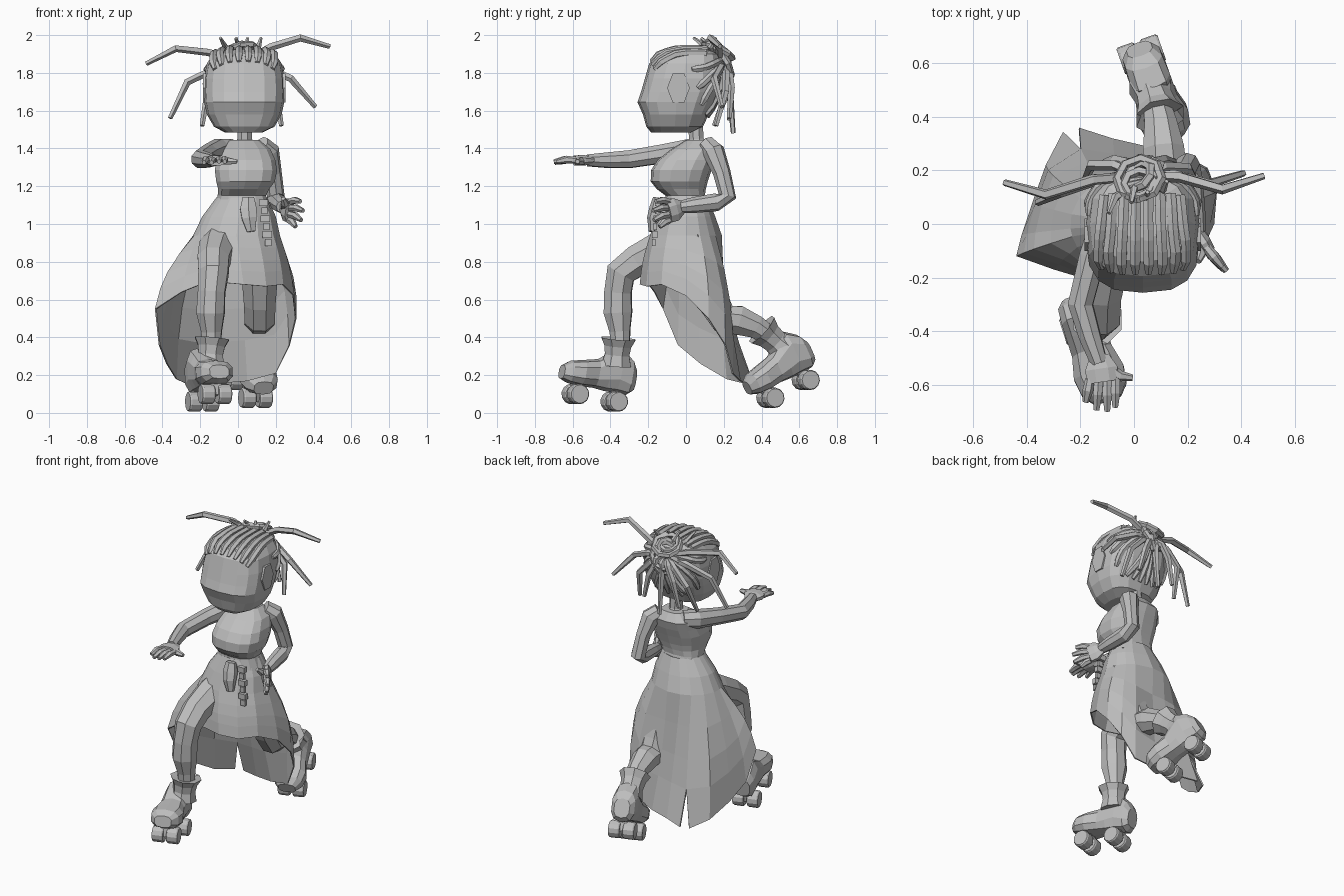
import bpy, bmesh
from math import sin, cos, pi, atan2, copysign
from mathutils import Vector, Matrix
from mathutils.bvhtree import BVHTree

old = bpy.data.objects.get("Cube")
if old:
    bpy.data.objects.remove(old, do_unlink=True)

grey = bpy.data.materials.new("plain grey")
grey.use_nodes = True
grey.diffuse_color = (0.52, 0.52, 0.52, 1)
grey.node_tree.nodes["Principled BSDF"].inputs["Base Color"].default_value = grey.diffuse_color


def make(name, verts, faces, matrix=None):
    mesh = bpy.data.meshes.new(name)
    mesh.from_pydata([tuple(v) for v in verts], [], faces)
    if matrix:
        mesh.transform(matrix)
    bm = bmesh.new()
    bm.from_mesh(mesh)
    bmesh.ops.recalc_face_normals(bm, faces=bm.faces)
    bm.to_mesh(mesh)
    bm.free()
    mesh.materials.append(grey)
    obj = bpy.data.objects.new(name, mesh)
    bpy.context.collection.objects.link(obj)
    return obj


def skin(name, rings, matrix=None):
    """Join equal rings of points into a capped solid."""
    n = len(rings[0])
    faces = [(k * n + i, k * n + (i + 1) % n, (k + 1) * n + (i + 1) % n, (k + 1) * n + i)
             for k in range(len(rings) - 1) for i in range(n)]
    faces += [tuple(range(n)), tuple(range((len(rings) - 1) * n, len(rings) * n))]
    return make(name, [p for r in rings for p in r], faces, matrix)


def loft(name, sections, sides=12, power=2.5, matrix=None, turn=0.5):
    """Sections are (height, centre, half width, near, far)."""
    rings = []
    for h, c, w, near, far in sections:
        ring = []
        for i in range(sides):
            a = 2 * pi * (i + turn) / sides
            ca, sa = (copysign(abs(f) ** (2 / power), f) for f in (cos(a), sin(a)))
            ring.append((c + w * ca, (near + far) / 2 + (far - near) / 2 * sa, h))
        rings.append(ring)
    return skin(name, rings, matrix)


def tube(name, points, sides=8, side=None, flat=1):
    """Points are (x, y, z, radius)."""
    pos = [Vector(p[:3]) for p in points]
    chord = pos[-1] - pos[0]
    u = Vector(side) if side else Vector([float(i == min(range(3), key=lambda k: abs(chord[k]))) for i in range(3)])
    rings = []
    for i, p in enumerate(pos):
        t = (pos[min(i + 1, len(pos) - 1)] - pos[max(i - 1, 0)]).normalized()
        u = (u - t * u.dot(t)).normalized()
        v = t.cross(u) * flat
        r = points[i][3]
        rings.append([p + (u * cos(a) + v * sin(a)) * r
                      for a in (2 * pi * (k + 0.5) / sides for k in range(sides))])
    return skin(name, rings)


# Head whose front draws to a blunt point, and flat six-sided ears
head = loft("head", [
    (1.485, .03, .1, -.185, .03), (1.515, .033, .16, -.21, .09), (1.58, .033, .198, -.228, .12),
    (1.645, .033, .212, -.257, .155), (1.7, .033, .215, -.238, .175), (1.77, .033, .213, -.218, .19),
    (1.85, .033, .198, -.195, .19), (1.9, .033, .165, -.14, .175), (1.925, .03, .1, -.05, .12)],
    16, 2.8, turn=0)
for s in (-1, 1):
    bpy.ops.mesh.primitive_cylinder_add(vertices=6, radius=1, depth=1, rotation=(0, pi / 2, 0),
                                        location=(.033 + s * .203, -.04, 1.72))
    ear = bpy.context.object
    ear.name = "left_ear" if s > 0 else "right_ear"
    ear.scale = (.09, .06, .03)
    ear.data.materials.append(grey)

# Braided rows that follow the scalp toward the crown
tree = BVHTree.FromPolygons([v.co for v in head.data.vertices], [p.vertices for p in head.data.polygons])
core, crown = Vector((.025, 0, 1.72)), Vector((.03, .18, 1.86))


def scalp_row(name, start, end, lift, width):
    pts = []
    for k in range(8):
        t = k / 7
        d = (Vector(start).lerp(end, t) + Vector(lift) * sin(pi * t) - core).normalized()
        hit = tree.ray_cast(core, d)[0]
        pts.append((*hit, width * (.6 if k == 0 else 1)))
    tube(name, pts, 6)


for i in range(8):
    x = (i - 3.5) * .05
    scalp_row(f"top_row_{i}", (.03 + x, -.19, 1.865 - x * x), crown + Vector((x * .75, -.08, .03)), (x * .2, 0, .07), .022)
for i in range(6):
    scalp_row(f"nape_row_{i}", (-.13 + i * .062, .13, 1.54), crown, (0, .1, 0), .02)
for s in (-1, 1):
    for i in range(3):
        scalp_row(f"side_row_{s}_{i}", (.03 + s * .2, .03 + .03 * i, 1.82 - i * .1), crown, (s * .08, .02, 0), .02)

# Looped bun
for i, (y, z, tilt, r) in enumerate([(.17, 1.915, .45, .085), (.19, 1.85, 1.1, .085), (.2, 1.8, 1.4, .06),
                                     (.18, 1.9, .8, .055), (.15, 1.92, .1, .06)]):
    bpy.ops.mesh.primitive_torus_add(major_segments=8, minor_segments=5, major_radius=r, minor_radius=.018,
                                     location=(.02, y, z), rotation=(-tilt, .2 * (i - 1), i * .4))
    bpy.context.object.name = f"bun_loop_{i}"
    bpy.context.object.data.materials.append(grey)
for i, x in enumerate((-.07, 0, .05, .11)):
    tube(f"bun_end_{i}", [(.02, .15, 1.87, .018), (x, .1 + .03 * (i % 2), 1.94, .016),
                          (x * 1.2 - .01, .04 + .04 * i, 1.985, .008)], 5)

# Loose locks: bend point and tip of each
locks = [((-.33, .11, 1.93), (-.485, .155, 1.85)), ((.33, .13, 1.985), (.485, .18, 1.94)),
         ((-.27, .12, 1.75), (-.36, .08, 1.56)), ((.28, .15, 1.77), (.41, .19, 1.62)),
         ((-.16, .22, 1.7), (-.19, .15, 1.52)), ((-.07, .24, 1.72), (-.11, .23, 1.55)),
         ((.02, .23, 1.72), (.02, .25, 1.48)), ((.11, .24, 1.72), (.15, .23, 1.56)),
         ((.2, .21, 1.7), (.23, .16, 1.52))]
for i, (bend, tip) in enumerate(locks):
    root = Vector((.02, .18, 1.85))
    mid = root.lerp(Vector(bend), .5) + Vector((0, .02, .02))
    tube(f"loose_lock_{i}", [(*root, .018), (*mid, .021), (*bend, .02), (*tip, .013)], 5)

# Neck and torso with the full bust
tube("neck", [(.035, .06, 1.4, .06), (.035, .055, 1.45, .042), (.035, .05, 1.53, .042)])
loft("torso", [
    (1.08, .03, .145, -.115, .12), (1.15, .02, .13, -.108, .1), (1.185, .03, .138, -.155, .105),
    (1.225, .04, .158, -.187, .115), (1.285, .042, .168, -.185, .135), (1.34, .042, .158, -.15, .155),
    (1.395, .035, .14, -.08, .17), (1.445, .035, .08, 0, .135)], 14, 2.7)

# Right arm reaching forward, left arm bent to the hip
tube("right_arm", [(-.04, .09, 1.4, .055), (-.1, .03, 1.395, .06), (-.155, -.12, 1.372, .053),
                   (-.2, -.3, 1.343, .05), (-.165, -.42, 1.338, .043), (-.13, -.52, 1.337, .033)])
tube("left_arm", [(.12, .11, 1.42, .05), (.16, .145, 1.385, .06), (.185, .19, 1.27, .047),
                  (.2, .22, 1.145, .047), (.21, .16, 1.115, .048), (.225, .04, 1.1, .042), (.235, -.03, 1.09, .033)])


def hand(name, wrist, palm, side, thumb, tips):
    w, p, s = Vector(wrist), Vector(palm), Vector(side)
    tube(name + "_palm", [(*w, .038), (*w.lerp(p, .5), .066), (*p, .064)], 8, side, .45)
    for i, tip in enumerate(tips):
        root = p + s * (.048 - .032 * i) + (w - p) * .1
        mid = root.lerp(Vector(tip), .5) + Vector((0, 0, .008))
        tube(f"{name}_finger_{i}", [(*root, .018), (*mid, .02), (*tip, .012)], 6)
    tube(name + "_thumb", [(*w.lerp(p, .3), .023), (*w.lerp(p, .7).lerp(Vector(thumb), .6), .021), (*thumb, .012)], 6)


hand("right_hand", (-.13, -.49, 1.337), (-.115, -.59, 1.337), (1, 0, 0), (-.005, -.575, 1.33),
     [(-.07, -.685, 1.33), (-.1, -.7, 1.33), (-.14, -.695, 1.325), (-.18, -.665, 1.325)])
hand("left_hand", (.235, -.02, 1.09), (.275, -.095, 1.065), (0, 0, 1), (.24, -.14, 1.135),
     [(.33, -.16, 1.12), (.345, -.175, 1.07), (.335, -.17, 1.02), (.305, -.14, .985)])

# Long open skirt: hem runs from the rear slit round the front and back
hem = [(-.265, .345, .15), (-.33, .22, .18), (-.38, .08, .26), (-.42, -.04, .36), (-.44, -.12, .55),
       (-.3, -.17, .64), (-.2, -.2, .68), (-.08, -.23, .69), (.03, -.245, .68), (.15, -.21, .67),
       (.24, -.13, .68), (.3, 0, .62), (.31, .12, .5), (.275, .21, .36), (.2, .25, .21),
       (.05, .29, .17), (-.08, .32, .16), (-.205, .36, .15)]
levels = [(1.14, .02, .135, .115), (1.04, .005, .195, .155), (.94, -.008, .23, .19)]
seam = (Vector(hem[0]) + Vector(hem[-1])) / 2
columns = []
for i, p in enumerate(hem):
    goal = seam if i in (0, len(hem) - 1) else Vector(p)
    a = atan2(goal.y, goal.x - .03)
    col = [Vector((c + rx * cos(a), ry * sin(a), z)) for z, c, rx, ry in levels]
    hip = col[-1]
    bulge = Vector((cos(a), sin(a), 0)) * (-.025 if goal.y > .27 else .04 if p[2] < .56 else .01)
    col += [hip.lerp(goal, t) + bulge * sin(pi * t) for t in (.25, .5, .72)] + [Vector(p)]
    columns.append(col)
n = len(columns[0])
skirt = make("skirt", [v for c in columns for v in c],
             [(i * n + k, (i + 1) * n + k, (i + 1) * n + k + 1, i * n + k + 1)
              for i in range(len(columns) - 1) for k in range(n - 1)])
skirt.modifiers.new("cloth", "SOLIDIFY").thickness = .008

# Belt pouch and hanging chain
tube("pouch", [(.055, -.15, 1.14, .035), (.055, -.16, 1.08, .05), (.06, -.175, 1.03, .045), (.07, -.18, .96, .025)], 6, flat=.7)
for i in range(6):
    x, y, z = .135 + .005 * i, -.15 - .004 * i, 1.13 - i * .042
    r = .035 - .012 * (i % 2)
    tube(f"chain_link_{i}", [(x, y, z, r), (x, y, z - .036, r)], 4, (1, 0, 0), .6)

# Legs
tube("right_leg", [(-.07, 0, .93, .12), (-.115, -.15, .86, .1), (-.13, -.26, .805, .09), (-.13, -.345, .74, .085),
                   (-.14, -.36, .64, .077), (-.145, -.36, .53, .08), (-.14, -.35, .43, .058), (-.14, -.345, .33, .052)])
tube("left_leg", [(.11, .02, .93, .11), (.115, .08, .75, .105), (.115, .15, .58, .09), (.115, .2, .5, .087),
                  (.11, .28, .49, .083), (.1, .37, .455, .066), (.08, .47, .39, .05)])


def skate(name, centre, forward, ankle, cuff):
    f = Vector(forward).normalized()
    up = (Vector((0, 0, 1)) - f * f.z).normalized()
    m = Matrix((f.cross(up), up, f)).transposed().to_4x4()
    m.translation = centre
    # Boot foot, shaft and flared cuff
    loft(name + "_boot", [(-.195, 0, .05, .07, .19), (-.165, 0, .075, .045, .24), (-.1, 0, .08, .045, .29),
                          (-.04, 0, .08, .045, .25), (.02, 0, .08, .05, .205), (.1, 0, .1, .045, .185),
                          (.165, 0, .09, .05, .17), (.205, 0, .055, .065, .14)], 10, 2.7, m)
    a, c = Vector(ankle), Vector(cuff)
    tube(name + "_shaft", [(*a, .085), (*a.lerp(c, .5), .07), (*c, .066)])
    tube(name + "_cuff", [(*a.lerp(c, .5), .07), (*a.lerp(c, .9), .077), (*(c + (c - a) * .25), .098), (*c, .06)])
    # Trucks and paired wheels
    for e in (-1, 1):
        loft(f"{name}_truck_{e}", [(e * .11 - .03, 0, .03, -.01, .06), (e * .11 + .03, 0, .03, -.01, .06)], 8, 5, m)
        for s in (-1, 1):
            ring = [[(s * .046 + d, .054 * k * cos(i * pi / 6), e * .11 + .054 * k * sin(i * pi / 6))
                     for i in range(12)] for d, k in ((-.035, .9), (-.027, 1), (.027, 1), (.035, .9))]
            skin(f"{name}_wheel_{e}_{s}", ring, m)


skate("right_skate", (-.155, -.483, .08), (.3, -.93, .18), (-.15, -.37, .25), (-.14, -.36, .365))
skate("left_skate", (.06, .54, .127), (.3, -.85, -.43), (.06, .52, .335), (.09, .425, .42))
